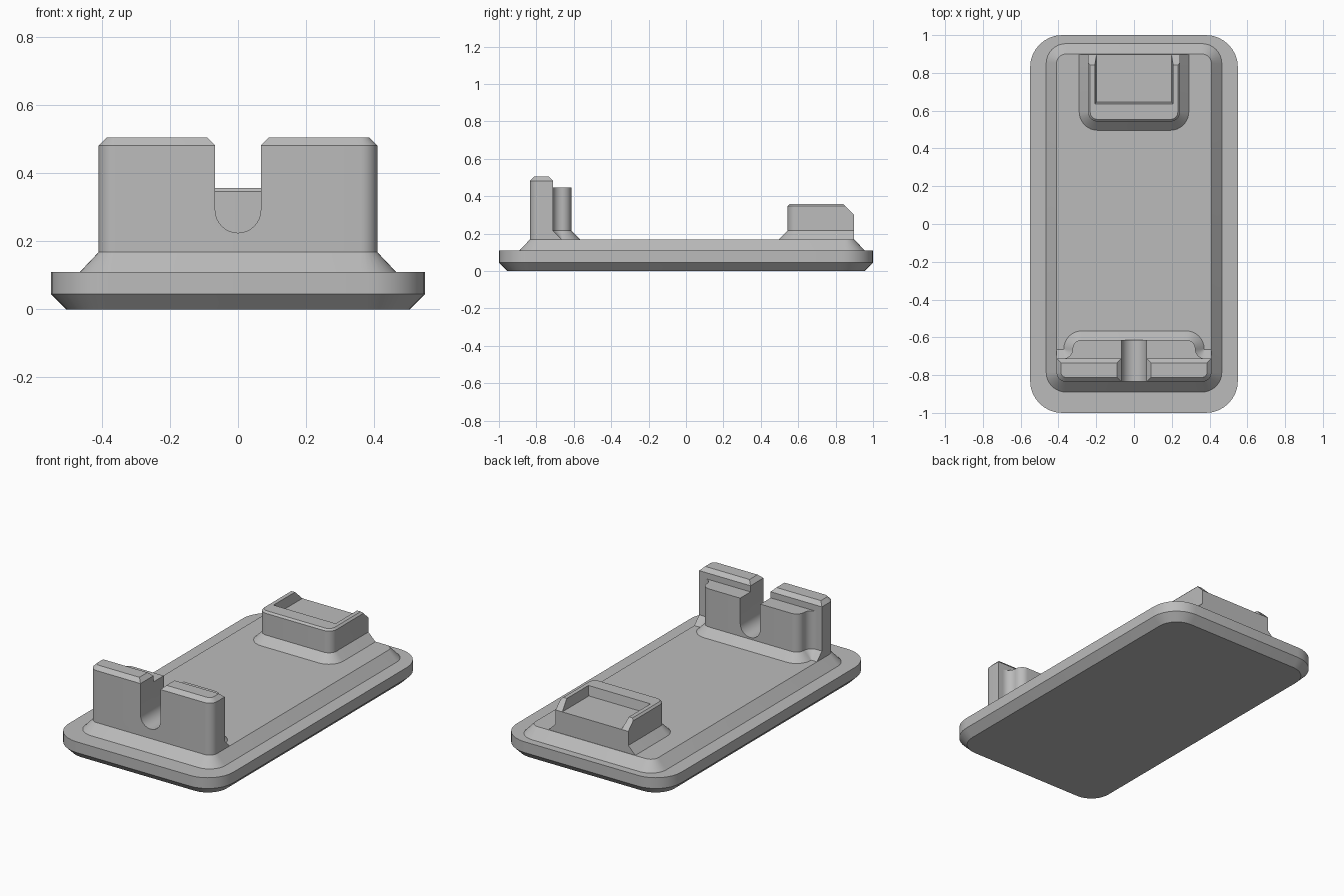
import bpy
import bmesh
from math import pi, sin, cos
from mathutils import Vector

cube = bpy.data.objects.get("Cube")
if cube:
    bpy.data.objects.remove(cube, do_unlink=True)

grey = bpy.data.materials.new("plain grey")
grey.use_nodes = True
grey.diffuse_color = (0.5, 0.5, 0.5, 1)
grey.node_tree.nodes["Principled BSDF"].inputs["Base Color"].default_value = grey.diffuse_color


def rounded(corners, steps=8):
    """Outline with arcs at right-angled (x, y, radius) corners, convex or concave."""
    points = []
    for i, (x, y, r) in enumerate(corners):
        c = Vector((x, y))
        if r == 0:
            points.append(c)
            continue
        a = (Vector(corners[i - 1][:2]) - c).normalized() * r
        b = (Vector(corners[(i + 1) % len(corners)][:2]) - c).normalized() * r
        for k in range(steps + 1):
            t = k / steps * pi / 2
            points.append(c + a * (1 - sin(t)) + b * (1 - cos(t)))
    return points


def box(x, y0, y1, front=0, back=0):
    return rounded([(-x, y0, front), (x, y0, front), (x, y1, back), (-x, y1, back)])


def loft(name, rings):
    """Closed solid through rings of 3D points."""
    bm = bmesh.new()
    loops = [[bm.verts.new(p) for p in ring] for ring in rings]
    for low, high in zip(loops, loops[1:]):
        for i in range(len(low)):
            bm.faces.new((low[i - 1], low[i], high[i], high[i - 1]))
    bm.faces.new(loops[0][::-1])
    bm.faces.new(loops[-1])
    bmesh.ops.recalc_face_normals(bm, faces=bm.faces)
    mesh = bpy.data.meshes.new(name)
    bm.to_mesh(mesh)
    bm.free()
    mesh.materials.append(grey)
    obj = bpy.data.objects.new(name, mesh)
    bpy.context.collection.objects.link(obj)
    return obj


def stack(name, *layers):
    """Solid from (height, outline) layers."""
    return loft(name, [[(p[0], p[1], z) for p in outline] for z, outline in layers])


def cut(obj, cutter):
    cutter.hide_render = True
    mod = obj.modifiers.new("cut", "BOOLEAN")
    mod.operation = "DIFFERENCE"
    mod.solver = "EXACT"
    mod.object = cutter
    bpy.context.view_layer.objects.active = obj
    bpy.ops.object.modifier_apply(modifier=mod.name)


# Base plate with chamfered underside, and the sloped raised pad
base = stack("base_plate",
             (0, box(0.505, -0.955, 0.955, 0.125, 0.125)),
             (0.045, box(0.55, -1, 1, 0.17, 0.17)),
             (0.11, box(0.55, -1, 1, 0.17, 0.17)))
pad = stack("raised_pad",
            (0.1, box(0.465, -0.89, 0.955, 0.105, 0.105)),
            (0.11, box(0.465, -0.89, 0.955, 0.105, 0.105)),
            (0.168, box(0.41, -0.835, 0.9, 0.05, 0.05)))

# Tall front wall with chamfered top
wall_outline = box(0.41, -0.835, -0.712, 0.05)
wall = stack("front_wall", (0.16, wall_outline), (0.482, wall_outline),
             (0.505, box(0.387, -0.812, -0.735, 0.027)))


# Lower block behind the wall, blended into it, on a flared foot
def step(grow):
    w, y0, y1 = 0.325 + grow, -0.712 + grow, -0.613 + grow
    hollow, bulge = 0.049 - grow, 0.049 + grow
    return rounded([(-0.41, -0.75, 0), (0.41, -0.75, 0), (0.41, y0, 0),
                    (w, y0, hollow), (w, y1, bulge), (-w, y1, bulge),
                    (-w, y0, hollow), (-0.41, y0, 0)])


foot = stack("front_block_foot", (0.16, step(0.047)), (0.168, step(0.047)), (0.215, step(0)))
block = stack("front_block", (0.2, step(0)), (0.445, step(0)))

# Round-bottomed slot through wall and block, flared at the wall top
slot = [(0.067 * cos(t), 0.292 + 0.067 * sin(t))
        for t in [pi + pi * k / 16 for k in range(17)]]
slot += [(0.067, 0.482), (0.11, 0.525), (-0.11, 0.525), (-0.067, 0.482)]
slot_cutter = loft("slot_cutter", [[(x, y, z) for x, z in slot] for y in (-0.95, -0.5)])
cut(wall, slot_cutter)
cut(block, slot_cutter)

# Rear block on a flared foot
rear_foot = stack("rear_block_foot",
                  (0.16, box(0.29, 0.496, 0.898, 0.097)),
                  (0.168, box(0.29, 0.496, 0.898, 0.097)),
                  (0.215, box(0.243, 0.543, 0.898, 0.05)))
rear_outline = box(0.243, 0.543, 0.898, 0.05)
rear = stack("rear_block", (0.2, rear_outline), (0.346, rear_outline),
             (0.357, box(0.232, 0.554, 0.898, 0.039)))

# Open-backed pocket and sloped rear ends of its side walls
pocket = stack("pocket_cutter", (0.3, box(0.198, 0.645, 1)),
               (0.36, box(0.208, 0.635, 1)), (0.4, box(0.208, 0.635, 1)))
slope = loft("slope_cutter", [[(x, 0.838, 0.36), (x, 0.908, 0.29), (x, 0.95, 0.4)]
                              for x in (-0.4, 0.4)])
cut(rear, pocket)
cut(rear, slope)

for cutter in (slot_cutter, pocket, slope):
    bpy.data.objects.remove(cutter, do_unlink=True)

# Smooth the rounded corners, keep the chamfers crisp
bpy.ops.object.select_all(action="DESELECT")
for obj in (base, pad, wall, foot, block, rear_foot, rear):
    obj.select_set(True)
bpy.context.view_layer.objects.active = base
bpy.ops.object.shade_smooth_by_angle(angle=pi / 6)
